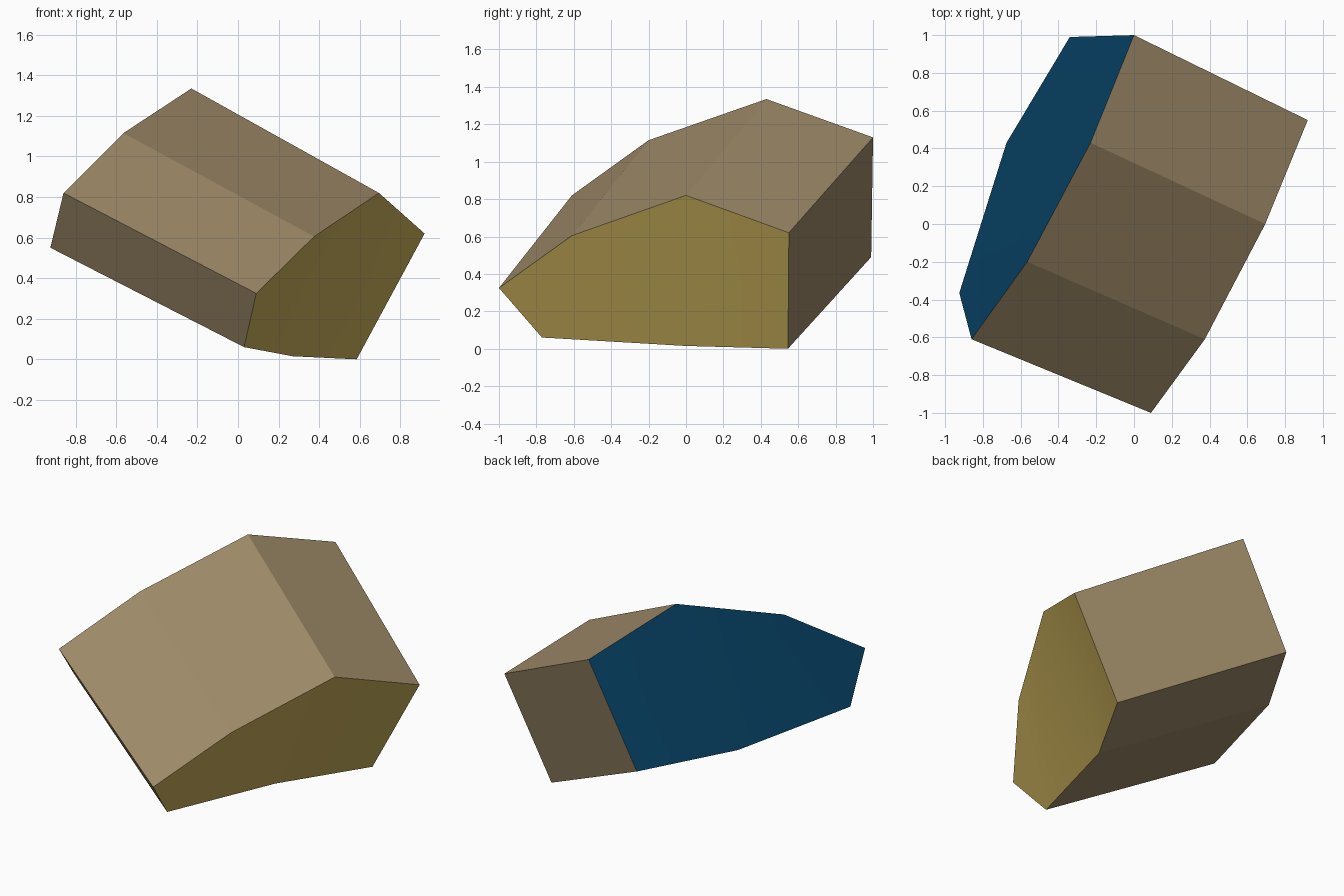
import bpy
import bmesh

if "Cube" in bpy.data.objects:
    bpy.data.objects.remove(bpy.data.objects["Cube"])


def material(name, rgb):
    m = bpy.data.materials.new(name)
    m.diffuse_color = (*rgb, 1.0)
    m.use_nodes = True
    m.node_tree.nodes["Principled BSDF"].inputs["Base Color"].default_value = m.diffuse_color
    return m


# Matching outlines of the two ends, in order around the block
front_ring = [(0.09, -1.0, 0.325), (0.03, -0.77, 0.06), (0.27, 0.0, 0.015),
              (0.585, 0.545, 0.0), (0.92, 0.55, 0.62), (0.695, 0.0, 0.82),
              (0.375, -0.61, 0.605)]
back_ring = [(-0.86, -0.61, 0.82), (-0.925, -0.365, 0.55), (-0.675, 0.43, 0.505),
             (-0.34, 0.99, 0.49), (0.0, 1.0, 1.13), (-0.23, 0.43, 1.335),
             (-0.565, -0.20, 1.115)]

bm = bmesh.new()
front = [bm.verts.new(p) for p in front_ring]
back = [bm.verts.new(p) for p in back_ring]
n = len(front)

# Flat side walls
for i in range(n):
    j = (i + 1) % n
    bm.faces.new((front[i], front[j], back[j], back[i]))

# End caps, each gently bent along its middle and smooth over the bend
for ring, mat_index in ((front, 1), (back, 2)):
    for panel in ((0, 1, 2, 5, 6), (2, 3, 4, 5)):
        face = bm.faces.new([ring[k] for k in panel])
        face.material_index = mat_index
        face.smooth = True

bmesh.ops.recalc_face_normals(bm, faces=bm.faces)
mesh = bpy.data.meshes.new("curved_block")
bm.to_mesh(mesh)
bm.free()

block = bpy.data.objects.new("curved_block", mesh)
bpy.context.collection.objects.link(block)
for m in (material("stone brown", (0.335, 0.25, 0.135)),
          material("ochre", (0.575, 0.42, 0.102)),
          material("deep blue", (0.002, 0.052, 0.124))):
    mesh.materials.append(m)
